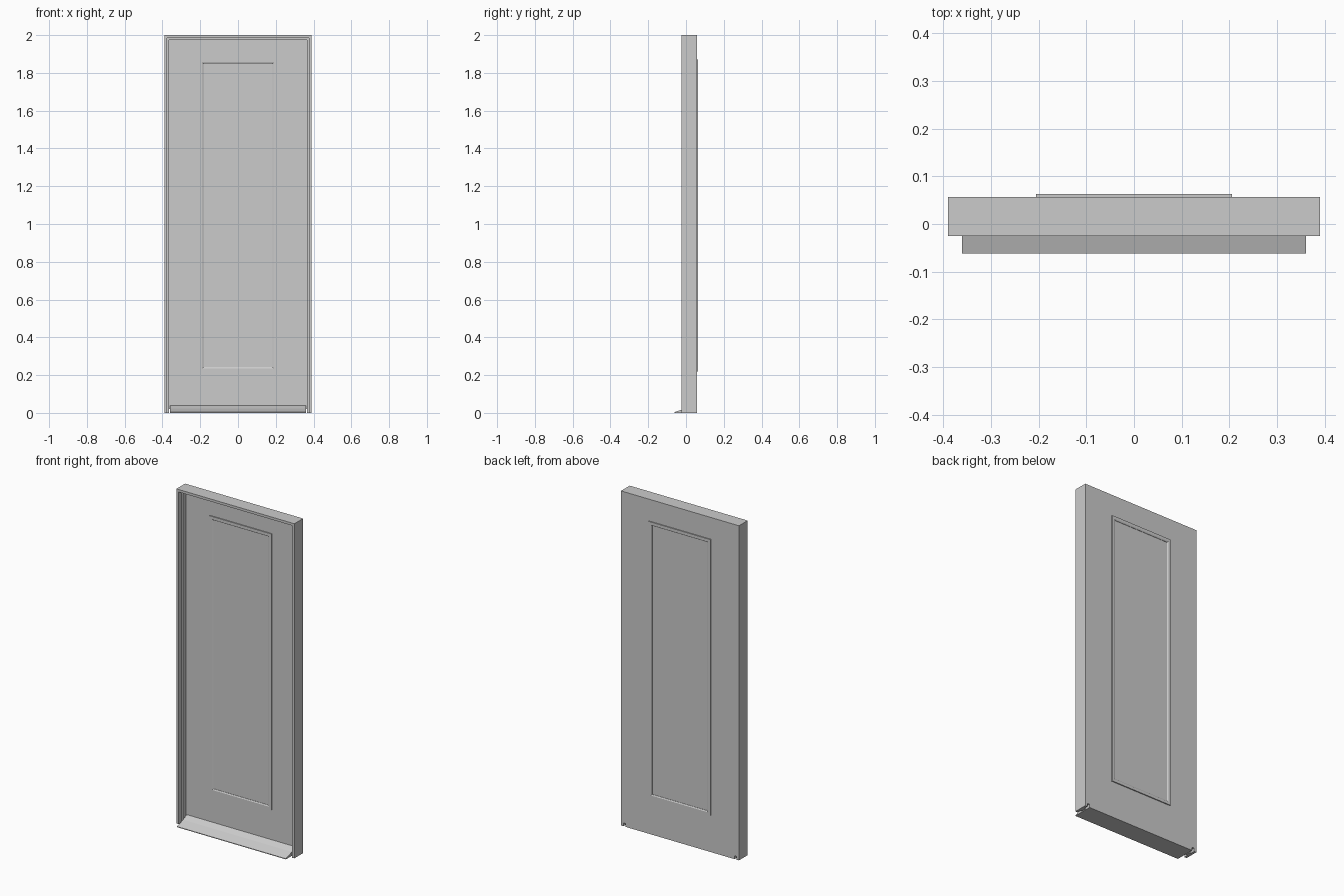
import bpy, bmesh

if "Cube" in bpy.data.objects:
    bpy.data.objects.remove(bpy.data.objects["Cube"])


def finish(name, bm):
    bmesh.ops.recalc_face_normals(bm, faces=bm.faces)
    me = bpy.data.meshes.new(name)
    bm.to_mesh(me)
    bm.free()
    ob = bpy.data.objects.new(name, me)
    bpy.context.collection.objects.link(ob)
    return ob


def mitred(name, half, z0, z1, profile, closed):
    """Sweep an (inset, y) profile around an upright rectangle, mitred at corners."""
    bm = bmesh.new()
    rings = []
    for k in range(4):
        ring = []
        for inset, y in profile:
            x = (half - inset) * (-1 if k < 2 else 1)
            low = z0 + inset if closed else z0
            ring.append(bm.verts.new((x, y, z1 - inset if k in (1, 2) else low)))
        rings.append(ring)
    n = len(profile)
    for k in range(4 if closed else 3):
        a, b = rings[k], rings[(k + 1) % 4]
        for i in range(n):
            j = (i + 1) % n
            bm.faces.new((a[i], a[j], b[j], b[i]))
    if not closed:
        bm.faces.new(rings[0])
        bm.faces.new(rings[3])
    return finish(name, bm)


def extrude_x(name, half, profile):
    """Extrude a (y, z) profile across the width."""
    bm = bmesh.new()
    face = bm.faces.new([bm.verts.new((-half, y, z)) for y, z in profile])
    out = bmesh.ops.extrude_face_region(bm, geom=[face])
    verts = [v for v in out["geom"] if isinstance(v, bmesh.types.BMVert)]
    bmesh.ops.translate(bm, verts=verts, vec=(2 * half, 0, 0))
    return finish(name, bm)


FRONT, BACK = 0.03, 0.057   # door leaf faces

# Jambs and head, with a door stop in front of the leaf
mitred("door_frame", 0.39, 0, 2,
       [(0, -0.025), (0.015, -0.025), (0.015, 0), (0.025, 0),
        (0.025, FRONT), (0.015, FRONT), (0.015, BACK), (0, BACK)], False)

# Door leaf, flush with the back of the frame
extrude_x("door_leaf", 0.375,
          [(FRONT, 0.02), (BACK, 0.02), (BACK, 1.985), (FRONT, 1.985)])

# Sloping sill, running under the leaf
extrude_x("sill", 0.36,
          [(-0.062, 0), (-0.062, 0.004), (-0.005, 0.023), (FRONT, 0.04),
           (FRONT, 0.02), (BACK, 0.02), (BACK, 0)])

# Raised panel moulding on both faces
for name, base, d in (("front_moulding", FRONT, -1), ("back_moulding", BACK, 1)):
    mitred(name, 0.205, 0.22, 1.87,
           [(0, base), (0, base + d * 0.006), (0.016, base + d * 0.006),
            (0.022, base + d * 0.002), (0.022, base)], True)
